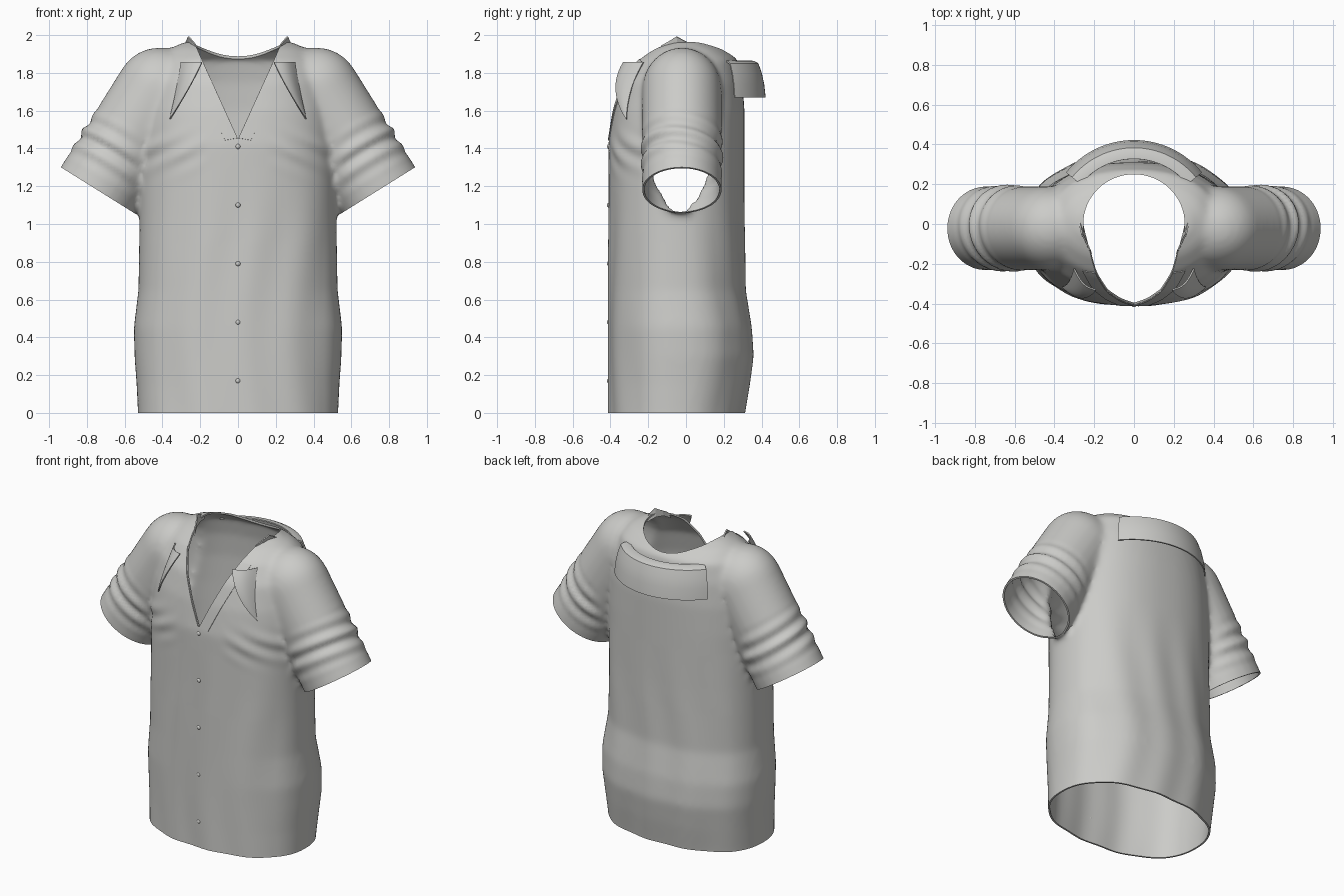
import bpy, bmesh, math
from mathutils import Vector, Matrix

if "Cube" in bpy.data.objects:
    bpy.data.objects.remove(bpy.data.objects["Cube"])

cloth = bpy.data.materials.new("light grey cloth")
cloth.use_nodes = True
GREY = (0.6, 0.6, 0.58, 1)
cloth.diffuse_color = GREY
cloth.node_tree.nodes["Principled BSDF"].inputs["Base Color"].default_value = GREY
cloth.node_tree.nodes["Principled BSDF"].inputs["Roughness"].default_value = 0.8


def add_object(name, bm):
    bmesh.ops.recalc_face_normals(bm, faces=bm.faces)
    mesh = bpy.data.meshes.new(name)
    bm.to_mesh(mesh)
    bm.free()
    mesh.materials.append(cloth)
    ob = bpy.data.objects.new(name, mesh)
    bpy.context.scene.collection.objects.link(ob)
    return ob


def modify(ob, kind, **settings):
    mod = ob.modifiers.new(kind.title(), kind)
    for key, value in settings.items():
        setattr(mod, key, value)


def apply_all(ob):
    bpy.context.view_layer.update()
    dg = bpy.context.evaluated_depsgraph_get()
    mesh = bpy.data.meshes.new_from_object(ob.evaluated_get(dg))
    ob.modifiers.clear()
    ob.data = mesh


def smooth(ob):
    bpy.ops.object.select_all(action='DESELECT')
    ob.select_set(True)
    bpy.context.view_layer.objects.active = ob
    bpy.ops.object.shade_smooth_by_angle(angle=math.radians(40))


def loft(bm, rings, power=2.0, n=64):
    """Closed tube through rings of (centre, u radius vector, v radius vector)."""
    loops = []
    for c, u, v in rings:
        loop = []
        for i in range(n):
            a = math.tau * i / n
            cs, sn = math.cos(a), math.sin(a)
            p = c + u * math.copysign(abs(cs) ** (2 / power), cs)
            loop.append(bm.verts.new(p + v * math.copysign(abs(sn) ** (2 / power), sn)))
        loops.append(loop)
    for a, b in zip(loops, loops[1:]):
        for i in range(n):
            bm.faces.new((a[i], a[i - 1], b[i - 1], b[i]))
    bm.faces.new(loops[0])
    bm.faces.new(loops[-1])


def sheet(name, rows, thickness, mirrored=False):
    """Thin cloth plate from a grid of points."""
    bm = bmesh.new()
    grid = [[bm.verts.new(p) for p in row] for row in rows]
    for a, b in zip(grid, grid[1:]):
        for i in range(len(a) - 1):
            bm.faces.new((a[i], a[i + 1], b[i + 1], b[i]))
    if mirrored:
        bmesh.ops.scale(bm, vec=(-1, 1, 1), verts=bm.verts)
    bmesh.ops.remove_doubles(bm, verts=bm.verts, dist=0.0005)
    ob = add_object(name, bm)
    modify(ob, 'SOLIDIFY', thickness=thickness, offset=0)
    return ob


# Torso volume: height, half width, front y, back y
bm = bmesh.new()
TORSO = [(-0.08, .53, -.41, .30), (0, .53, -.41, .31), (.15, .537, -.41, .335),
         (.3, .548, -.41, .355), (.45, .552, -.41, .345), (.65, .527, -.41, .313),
         (1.05, .522, -.41, .31), (1.42, .52, -.412, .31), (1.6, .5, -.385, .31),
         (1.75, .47, -.345, .298), (1.87, .42, -.27, .272), (1.93, .36, -.19, .2),
         (1.965, .28, -.1, .11)]
loft(bm, [(Vector((0, (f + b) / 2, z)), Vector((w, 0, 0)), Vector((0, (b - f) / 2, 0)))
          for z, w, f, b in TORSO], power=2.3)

# Sleeve volumes with rounded shoulder caps
R = 0.229
for side in (1, -1):
    cuff = Vector((.745 * side, -.022, 1.18))
    along = Vector((-.53 * side, 0, .848))
    across = Vector((.848 * side, 0, .53))
    steps = [(-.05, R), (.2, R), (.4, R), (.62, R)]
    steps += [(.62 + R * math.sin(a), R * math.cos(a)) for a in [k * math.pi / 16 for k in range(1, 8)]]
    loft(bm, [(cuff + along * t, across * r, Vector((0, r * .92, 0))) for t, r in steps])
shirt = add_object("shirt", bm)
modify(shirt, 'REMESH', mode='VOXEL', voxel_size=0.017)
modify(shirt, 'SMOOTH', factor=0.5, iterations=12)
apply_all(shirt)

# Cloth folds on sleeves, chest and lower body
normals = [v.normal.copy() for v in shirt.data.vertices]
for v, nrm in zip(shirt.data.vertices, normals):
    x, y, z = abs(v.co.x), v.co.y, v.co.z
    t = (z - 1.18) * .848 - (x - .745) * .53
    sleeve = max(0, 1 - abs(t - .22) / .17) * min(1, max(0, (x - .5) / .08))
    body = min(1, max(0, (.55 - x) / .1)) * min(1, max(0, (1.3 - z) / .4))
    fold = .011 * sleeve * math.sin(t * 62 + y * 9)
    fold += .004 * body * math.sin(v.co.x * 24 + math.sin(z * 4))
    if y < 0:
        chest = math.exp(-((z - 1.38) / .09) ** 2) * min(1, max(0, (x - .15) / .15)) * (x < .5)
        fold += .006 * chest * math.sin(z * 50 + x * 28)
    v.co += nrm * fold

# Hollow lining and cutters for hem, cuffs and neckline
lining = bpy.data.objects.new("lining_cutter", shirt.data.copy())
bpy.context.scene.collection.objects.link(lining)
for v, nrm in zip(lining.data.vertices, [v.normal.copy() for v in lining.data.vertices]):
    v.co -= nrm * .011
cutters = [lining]

bm = bmesh.new()
bmesh.ops.create_cube(bm, size=1, matrix=Matrix.Translation((0, 0, -.5)) @ Matrix.Diagonal((3, 3, 1, 1)))
for side in (1, -1):
    tilt = Matrix.Rotation(math.atan2(.53, .848) * -side, 4, 'Y')
    m = Matrix.Translation((.745 * side, -.022, 1.18)) @ tilt
    m = m @ Matrix.Translation((0, 0, -.1)) @ Matrix.Diagonal((.49, .7, .2, 1))
    bmesh.ops.create_cube(bm, size=1, matrix=m)
cutters.append(add_object("hem_and_cuff_cutter", bm))

bm = bmesh.new()
bmesh.ops.create_cone(bm, cap_ends=True, segments=64, radius1=1, radius2=1, depth=1,
                      matrix=Matrix.Translation((0, 0, 2.1)) @ Matrix.Diagonal((.255, .25, .8, 1)))
cutters.append(add_object("neck_cutter", bm))

bm = bmesh.new()
outline = [(0, 1.45), (.2, 1.89), (.235, 1.97), (.235, 2.2), (-.235, 2.2), (-.235, 1.97), (-.2, 1.89)]
face = bm.faces.new([bm.verts.new((x, -.7, z)) for x, z in outline])
ext = bmesh.ops.extrude_face_region(bm, geom=[face])
bmesh.ops.translate(bm, vec=(0, .69, 0), verts=[g for g in ext["geom"] if isinstance(g, bmesh.types.BMVert)])
cutters.append(add_object("v_neck_cutter", bm))

for c in cutters:
    modify(shirt, 'BOOLEAN', operation='DIFFERENCE', solver='EXACT', object=c)
apply_all(shirt)
for c in cutters:
    bpy.data.objects.remove(c)
smooth(shirt)

# Folded back collar
ARC = [math.radians(-51 + 102 * i / 32) for i in range(33)]
PROFILE = [(.345, 1.862), (.375, 1.86), (.398, 1.848), (.415, 1.8), (.428, 1.74), (.436, 1.67)]
collar = sheet("back_collar", [[(r * math.sin(a), r * math.cos(a) - .018, z) for a in ARC]
                               for r, z in PROFILE], .008)
apply_all(collar)
smooth(collar)


def bend(a, b, c, t):
    """Quadratic curve through three points."""
    a, b, c = Vector(a), Vector(b), Vector(c)
    return a * (1 - t) * (1 - 2 * t) + b * 4 * t * (1 - t) + c * t * (2 * t - 1)


for side, word in ((1, "left"), (-1, "right")):
    # Pointed front collar flap
    rows = []
    for i in range(13):
        t = i / 12
        outer = bend((.30, -.225, 1.855), (.325, -.29, 1.71), (.36, -.315, 1.555), t)
        inner = bend((.19, -.33, 1.855), (.265, -.37, 1.71), (.36, -.315, 1.555), t)
        rows.append([outer.lerp(inner, k / 8) + Vector((.2, -.6, 0)) * .04 * (1 - t) * math.sin(math.pi * k / 8)
                     for k in range(9)])
    flap = sheet(word + "_collar_flap", rows, .008, side < 0)
    apply_all(flap)
    smooth(flap)

    # Facing strip along the neckline
    rows = []
    for i in range(25):
        t = i / 24
        x, z = .004 + .19 * t, 1.455 + .418 * t
        rows.append([(x + .065 * k / 4, -.7, z - .012 * k / 4) for k in range(5)])
    strip = bmesh.new()
    facing = sheet(word + "_neck_facing", rows, .006, side < 0)
    facing.modifiers.clear()
    modify(facing, 'SHRINKWRAP', target=shirt, wrap_method='PROJECT', use_project_x=False,
           use_project_y=True, use_project_z=False, use_positive_direction=True,
           use_negative_direction=True, offset=0.003)
    modify(facing, 'SOLIDIFY', thickness=.005, offset=0)
    apply_all(facing)
    smooth(facing)
    strip.free()

    # Raised collar remnant on the shoulder seam
    base = [(.215, -.15, 1.9), (.235, -.1, 1.93), (.25, -.04, 1.94), (.265, .03, 1.93)]
    peak = [(.222, -.13, 1.945), (.24, -.09, 1.968), (.262, -.05, 1.992), (.278, .02, 1.955)]
    crest = sheet(word + "_neck_crest", [base, peak], .008, side < 0)
    apply_all(crest)

# Front buttons
for i in range(5):
    bm = bmesh.new()
    bmesh.ops.create_uvsphere(bm, u_segments=16, v_segments=10, radius=.013,
                              matrix=Matrix.Translation((0, -.409, 1.41 - .31 * i)) @ Matrix.Diagonal((1, .7, 1, 1)))
    smooth(add_object("button_%d" % (i + 1), bm))
